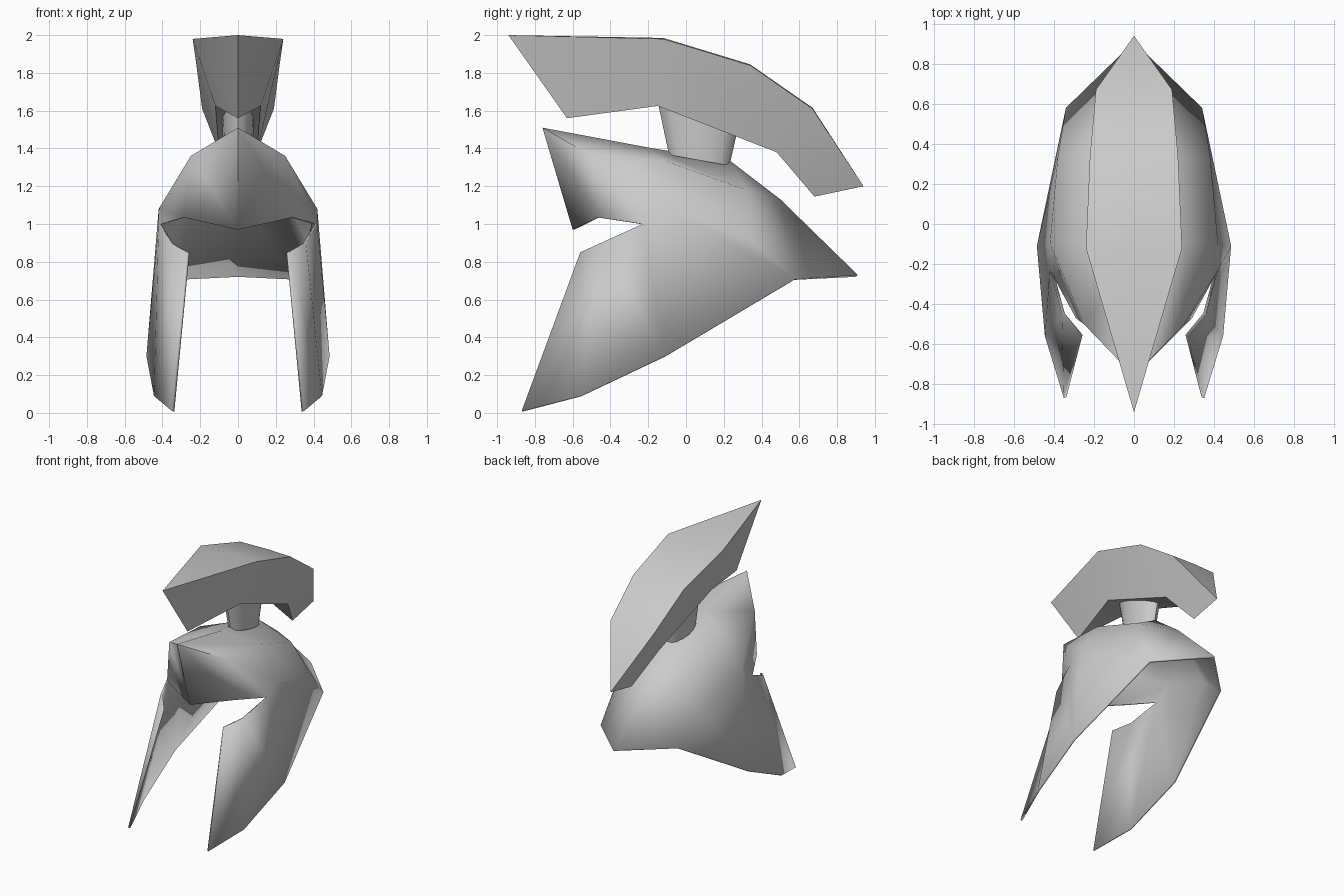
import bpy, bmesh, math

cube = bpy.data.objects.get("Cube")
if cube:
    bpy.data.objects.remove(cube, do_unlink=True)

grey = bpy.data.materials.new("light_grey")
grey.use_nodes = True
COLOUR = (0.6, 0.6, 0.6, 1)
grey.diffuse_color = COLOUR
grey.node_tree.nodes["Principled BSDF"].inputs["Base Color"].default_value = COLOUR


def finish(name, bm, angle):
    """Turn a bmesh into a grey object with smooth shading up to an angle."""
    bmesh.ops.recalc_face_normals(bm, faces=bm.faces[:])
    mesh = bpy.data.meshes.new(name)
    bm.to_mesh(mesh)
    bm.free()
    mesh.materials.append(grey)
    obj = bpy.data.objects.new(name, mesh)
    bpy.context.collection.objects.link(obj)
    bpy.ops.object.select_all(action="DESELECT")
    obj.select_set(True)
    bpy.context.view_layer.objects.active = obj
    bpy.ops.object.shade_smooth_by_angle(angle=math.radians(angle))
    return obj


def mirrored(points, faces):
    """Build lettered points and faces on both sides of the centre plane."""
    bm = bmesh.new()
    for side in (1, -1):
        verts = {key: bm.verts.new((side * x, y, z))
                 for key, (x, y, z) in points.items()}
        for face in faces.split():
            bm.faces.new([verts[key] for key in face[::side]])
    bmesh.ops.remove_doubles(bm, verts=bm.verts[:], dist=0.001)
    return bm


# Helmet shell: centre ridge, shoulder and side points, then the cheek guard
shell_points = dict(
    a=(0, -.76, 1.51), b=(0, -.2, 1.405), c=(0, .24, 1.33),
    d=(0, .5, 1.13), e=(0, .91, .73), f=(0, -.6, .97),
    g=(.25, -.5, 1.36), h=(.29, -.47, 1.035), i=(.42, -.23, 1),
    j=(.26, -.1, 1.33), k=(.42, -.1, 1.08), l=(.24, .32, 1.18),
    m=(.38, .34, .92), n=(.34, .58, .71), o=(.36, -.45, .9),
    p=(.27, -.56, .85), q=(.35, -.87, .01), r=(.445, -.56, .09),
    s=(.485, -.11, .3))
shell_faces = "abjg aghf ghik gkj bclj jlmk cdl denl lnm iks kmns oisr porq"
shell = finish("helmet_shell", mirrored(shell_points, shell_faces), 60)
wall = shell.modifiers.new("wall", "SOLIDIFY")
wall.thickness = 0.015
wall.offset = -1

# Crest: wide flat top, narrow underside, pointed at both ends
crest_points = dict(
    a=(0, -.94, 2), b=(.24, -.12, 1.98), c=(.22, .34, 1.84),
    d=(.19, .67, 1.61), e=(0, .94, 1.2), f=(0, -.63, 1.56),
    g=(.12, -.15, 1.625), h=(.1, .48, 1.38), i=(0, .68, 1.145),
    j=(0, -.12, 1.985), k=(0, .34, 1.845), l=(0, .67, 1.615),
    m=(0, -.15, 1.625), n=(0, .48, 1.38))
crest_faces = "abj jbck kcdl lde afgb bghc chd dhie fmg gmnh hni"
finish("crest", mirrored(crest_points, crest_faces), 45)

# Crest stem: oval post that follows the slopes of the crest and the shell
bm = bmesh.new()
bmesh.ops.create_cone(bm, cap_ends=True, segments=16,
                      radius1=1, radius2=1, depth=2)
for v in bm.verts:
    if v.co.z > 0:
        y = .06 + .21 * v.co.y
        v.co = (.085 * v.co.x, y, 1.59 - .39 * y)
    else:
        y = .07 + .16 * v.co.y
        v.co = (.075 * v.co.x, y, 1.35 - .18 * y)
finish("crest_stem", bm, 40)
